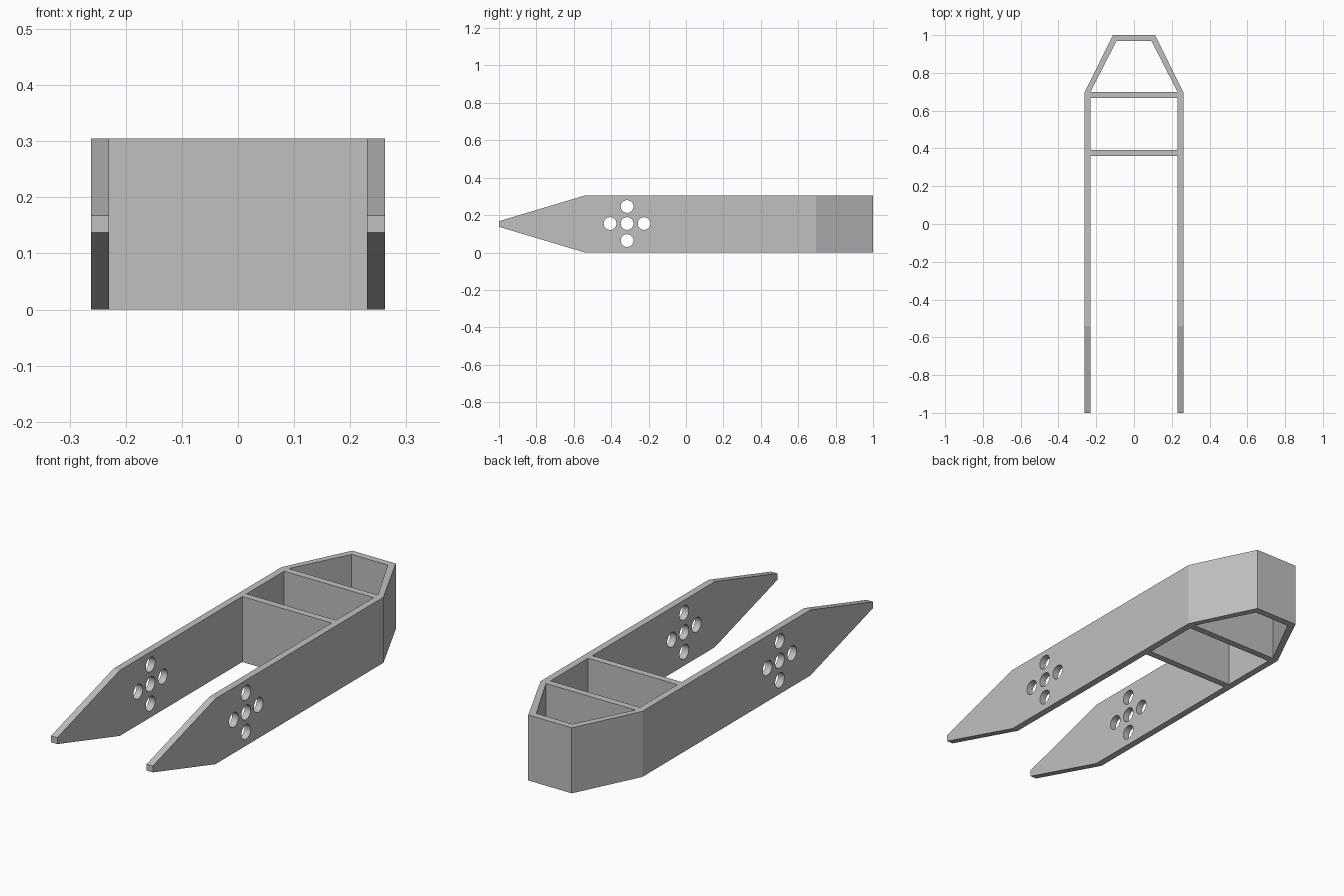
import bpy, bmesh, math
from mathutils import Matrix, Vector

cube = bpy.data.objects.get("Cube")
if cube:
    bpy.data.objects.remove(cube, do_unlink=True)

# One plain grey for everything
GREY = (0.53, 0.53, 0.53, 1.0)
grey = bpy.data.materials.new("plain_grey")
grey.use_nodes = True
grey.diffuse_color = GREY
grey.node_tree.nodes["Principled BSDF"].inputs["Base Color"].default_value = GREY

HEIGHT = 0.305
MID = HEIGHT / 2
OUTER, INNER = 0.262, 0.23        # half widths outside and inside the walls
JOIN, SHOULDER = 0.36, 0.695      # where the frame starts and the nose starts


def circle(u, v, radius, sides=32):
    return [(u + radius * math.cos(math.tau * i / sides),
             v + radius * math.sin(math.tau * i / sides)) for i in range(sides)]


def plate(name, outlines, thickness, matrix):
    """Extrude a flat outline; every outline after the first is a hole."""
    curve = bpy.data.curves.new(name + "_profile", 'CURVE')
    curve.dimensions = '2D'
    curve.fill_mode = 'BOTH'
    curve.extrude = thickness / 2
    for points in outlines:
        spline = curve.splines.new('POLY')
        spline.points.add(len(points) - 1)
        for point, (u, v) in zip(spline.points, points):
            point.co = (u, v, 0, 1)
        spline.use_cyclic_u = True
    helper = bpy.data.objects.new(name + "_profile", curve)
    bpy.context.collection.objects.link(helper)
    bpy.context.view_layer.update()
    graph = bpy.context.evaluated_depsgraph_get()
    mesh = bpy.data.meshes.new_from_object(helper.evaluated_get(graph))
    bpy.data.objects.remove(helper, do_unlink=True)

    bm = bmesh.new()
    bm.from_mesh(mesh)
    bmesh.ops.remove_doubles(bm, verts=bm.verts, dist=0.0001)
    bmesh.ops.recalc_face_normals(bm, faces=bm.faces)
    bmesh.ops.transform(bm, matrix=matrix, verts=bm.verts)
    bm.to_mesh(mesh)
    bm.free()

    mesh.name = name
    mesh.materials.clear()
    mesh.materials.append(grey)
    obj = bpy.data.objects.new(name, mesh)
    bpy.context.collection.objects.link(obj)
    bpy.ops.object.select_all(action='DESELECT')
    obj.select_set(True)
    bpy.context.view_layer.objects.active = obj
    bpy.ops.object.shade_smooth_by_angle(angle=math.radians(15))
    return obj


# Arms: pointed side plates with a cross of five round holes
arm = [(-1, MID - 0.015), (-0.54, 0), (JOIN, 0),
       (JOIN, HEIGHT), (-0.54, HEIGHT), (-1, MID + 0.015)]
STEP = 0.091
holes = [circle(-0.315 + STEP * du, 0.155 + STEP * dv, 0.034)
         for du, dv in ((0, 0), (1, 0), (-1, 0), (0, 1), (0, -1))]
upright = Matrix(((0, 0, 1, 0), (1, 0, 0, 0), (0, 1, 0, 0), (0, 0, 0, 1)))
for side, sign in (("left", 1), ("right", -1)):
    shift = Matrix.Translation(Vector((sign * (OUTER + INNER) / 2, 0, 0)))
    plate(side + "_arm", [arm] + holes, OUTER - INNER, shift @ upright)

# Rear frame: tapered nose with two open cells divided by cross walls
frame = [(-OUTER, JOIN), (OUTER, JOIN), (OUTER, SHOULDER),
         (0.112, 1), (-0.112, 1), (-OUTER, SHOULDER)]
square_cell = [(-INNER, 0.392), (INNER, 0.392), (INNER, 0.668), (-INNER, 0.668)]
nose_cell = [(-INNER, 0.70), (INNER, 0.70), (0.093, 0.968), (-0.093, 0.968)]
plate("rear_frame", [frame, square_cell, nose_cell], HEIGHT,
      Matrix.Translation(Vector((0, 0, MID))))
